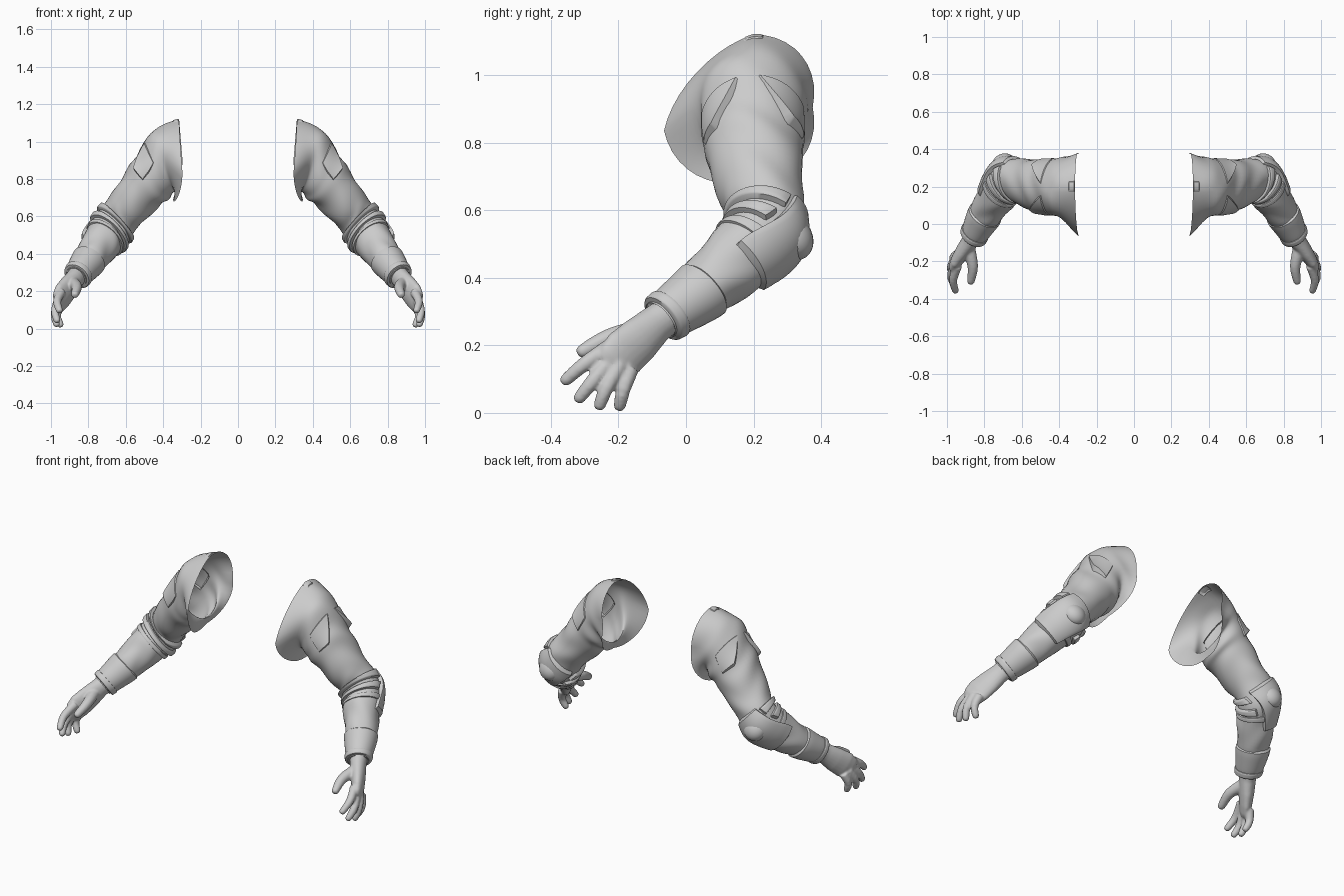
import bpy, bmesh, math
from mathutils import Vector, Matrix

if "Cube" in bpy.data.objects:
    bpy.data.objects.remove(bpy.data.objects["Cube"])

grey = bpy.data.materials.new("light grey")
grey.diffuse_color = (0.6, 0.6, 0.6, 1)
grey.use_nodes = True
grey.node_tree.nodes["Principled BSDF"].inputs["Base Color"].default_value = grey.diffuse_color
UP = Vector((0, 0, 1))
rad = math.radians

# Arm cross-sections: centre, direction, radius up, radius sideways
ARM = [
    ((0.30, 0.16, 0.905), (1, 0, 0), 0.2, 0.2),
    ((0.39, 0.195, 0.90), (0.95, 0.05, -0.3), 0.175, 0.16),
    ((0.45, 0.20, 0.82), (0.8, 0.08, -0.55), 0.147, 0.152),
    ((0.51, 0.205, 0.745), (0.69, 0.1, -0.7), 0.128, 0.14),
    ((0.60, 0.225, 0.635), (0.68, 0.08, -0.7), 0.112, 0.122),
    ((0.675, 0.235, 0.535), (0.65, -0.35, -0.65), 0.115, 0.108),
    ((0.73, 0.15, 0.455), (0.45, -0.62, -0.6), 0.107, 0.1),
    ((0.80, 0.045, 0.36), (0.42, -0.66, -0.6), 0.085, 0.085),
    ((0.865, -0.075, 0.275), (0.45, -0.68, -0.56), 0.062, 0.058),
]


def ring_point(sec, a):
    c, d, ru, rv = sec
    d = Vector(d).normalized()
    v = d.cross(UP).normalized()
    u = v.cross(d)
    return Vector(c) + u * (ru * math.cos(a)) + v * (rv * math.sin(a))


def arm_ring(i, a):
    if i > 0:
        return ring_point(ARM[i], a)
    # shoulder opening, an uneven loop
    s, c = math.sin(a), math.cos(a)
    return Vector((0.297 + 0.018 * max(c, 0) + 0.05 * max(-c, 0) ** 2,
                   0.155 - 0.22 * s + 0.045 * abs(c),
                   0.905 + 0.215 * c - 0.07 * max(s, 0)))


def spline(p0, p1, p2, p3, f):
    return 0.5 * (2 * p1 + (p2 - p0) * f + (2 * p0 - 5 * p1 + 4 * p2 - p3) * f * f
                  + (3 * p1 - p0 - 3 * p2 + p3) * f ** 3)


def surface(t, a, off=0.0):
    n = len(ARM) - 1
    i = min(int(t), n - 1)
    ids = [max(i - 1, 0), i, i + 1, min(i + 2, n)]
    p = spline(*[arm_ring(k, a) for k in ids], t - i)
    c = spline(*[Vector(ARM[k][0]) for k in ids], t - i)
    return p + (p - c).normalized() * off


def finish(name, bm, angle=40, mods=()):
    bmesh.ops.recalc_face_normals(bm, faces=bm.faces)
    me = bpy.data.meshes.new(name)
    bm.to_mesh(me)
    bm.free()
    me.materials.append(grey)
    ob = bpy.data.objects.new(name, me)
    bpy.context.collection.objects.link(ob)
    bpy.context.view_layer.objects.active = ob
    ob.select_set(True)
    bpy.ops.object.shade_smooth_by_angle(angle=rad(angle))
    ob.select_set(False)
    for kind, props in mods:
        m = ob.modifiers.new(kind.title(), kind)
        for k, val in props.items():
            setattr(m, k, val)
    ob.modifiers.new("Mirror", 'MIRROR').use_mirror_merge = False
    return ob


def grid(name, fn, nu, nv, closed=False, angle=40):
    """Surface from fn(u, v) with u, v in 0..1; v may wrap round."""
    bm = bmesh.new()
    cols = nv if closed else nv + 1
    vs = [[bm.verts.new(fn(i / nu, j / nv)) for j in range(cols)] for i in range(nu + 1)]
    for i in range(nu):
        for j in range(nv):
            k = (j + 1) % cols
            bm.faces.new((vs[i][j], vs[i][k], vs[i + 1][k], vs[i + 1][j]))
    return finish(name, bm, angle)


def band(name, t0, t1, height, a0=0, a1=360, skew=0.0, nu=10, nv=40):
    """Raised strip wrapped on the arm whose edges sink into the cloth."""
    closed = a1 - a0 == 360

    def fn(u, v):
        a = rad(a0 + (a1 - a0) * v)
        edge = min(u, 1 - u, 1 if closed else 4 * min(v, 1 - v))
        off = -0.012 if edge < 0.01 else height * min(1, 0.65 + 1.5 * edge)
        return surface(t0 + (t1 - t0) * u + skew * math.cos(a), a, off)
    return grid(name, fn, nu, nv, closed)


# Sleeve with soft folds, open at the shoulder
def sleeve(u, v):
    t, a = 8 * u, 2 * math.pi * v
    fold = 0.005 * math.sin(5 * t + 2 * math.sin(a * 2)) * math.sin(a + 0.6 * t)
    return surface(t, a, fold * min(1, t) * (1 if t < 7 else 0.3))


grid("sleeve", sleeve, 64, 40, True)

# Forearm cuff, wrist band and the straps above and below the elbow
band("forearm_cuff", 6.85, 7.85, 0.010)
band("wrist_band", 7.65, 7.95, 0.016)
band("upper_strap", 4.5, 4.85, 0.02, -50, 190, 0.0)
band("lower_strap", 5.05, 5.4, 0.02, -45, 190, -0.05)
band("sleeve_hem", 5.5, 5.75, 0.01)


# Elbow pad and its round cap
band("elbow_pad", 4.35, 6.15, 0.022, -160, -48, 0.0, 16, 24)
bm = bmesh.new()
bmesh.ops.create_uvsphere(bm, u_segments=24, v_segments=14, radius=1,
                          matrix=Matrix.Translation((0.69, 0.312, 0.522))
                          @ Matrix.Rotation(rad(35), 4, 'X')
                          @ Matrix.Diagonal((0.07, 0.06, 0.075, 1)))
finish("elbow_cap", bm, 60)


# Two shoulder flaps parting in an upside-down V
def flap(name, top_a, low_a, far_a):
    def fn(u, v):
        t = 1.5 + u * 1.1
        inner = top_a + (low_a - top_a) * u
        a = rad(inner + (far_a - inner) * v)
        lift = 0.005 + 0.026 * u * (1 - v)
        off = -0.012 if u in (0, 1) or v in (0, 1) else lift
        return surface(t, a, off)
    grid(name, fn, 12, 12)


flap("front_flap", 12, 52, 85)
flap("back_flap", 4, -38, -75)

# Shoulder seam tab
grid("shoulder_tab", lambda u, v: surface(0.02 + 0.35 * u, rad(-10 + 20 * v),
     -0.008 if u in (0, 1) or v in (0, 1) else 0.004), 6, 6)


# Hand: closed tubes for palm, fingers and thumb fused together
def tube(bm, secs, n=14):
    rings = [[bm.verts.new(ring_point(s, 2 * math.pi * j / n)) for j in range(n)] for s in secs]
    for r0, r1 in zip(rings, rings[1:]):
        for j in range(n):
            k = (j + 1) % n
            bm.faces.new((r0[j], r0[k], r1[k], r1[j]))
    bm.faces.new(rings[0][::-1])
    bm.faces.new(rings[-1])


def digit(bm, pts, r0, r1):
    pts = [Vector(p) for p in pts]
    line = [spline(pts[0], pts[0], pts[1], pts[2], i / 4) for i in range(4)]
    line += [spline(pts[0], pts[1], pts[2], pts[2], i / 4) for i in range(5)]
    secs = []
    for i, p in enumerate(line):
        d = line[min(i + 1, 8)] - line[max(i - 1, 0)]
        r = r0 + (r1 - r0) * i / 8
        secs.append((p, d, r, r))
    end, d = line[-1], (line[-1] - line[-2]).normalized()
    for f in (0.5, 0.85):
        r = r1 * math.sqrt(1 - f * f)
        secs.append((end + d * r1 * f, d, r, r))
    tube(bm, secs)


hand = bmesh.new()
D = (0.40, -0.68, -0.6)
tube(hand, [
    ((0.85, -0.045, 0.295), D, 0.055, 0.05),
    ((0.875, -0.09, 0.262), D, 0.058, 0.046),
    ((0.91, -0.14, 0.215), D, 0.070, 0.042),
    ((0.94, -0.185, 0.175), D, 0.075, 0.036),
    ((0.958, -0.215, 0.145), D, 0.066, 0.028),
    ((0.965, -0.23, 0.13), D, 0.05, 0.018)], 20)
DIGITS = [
    ((0.945, -0.225, 0.195), (0.967, -0.30, 0.145), (0.955, -0.355, 0.098)),
    ((0.955, -0.215, 0.165), (0.978, -0.275, 0.095), (0.968, -0.315, 0.045)),
    ((0.96, -0.195, 0.145), (0.980, -0.235, 0.075), (0.970, -0.255, 0.024)),
    ((0.95, -0.165, 0.130), (0.968, -0.185, 0.070), (0.950, -0.196, 0.022)),
]
for pts in DIGITS:
    digit(hand, pts, 0.026, 0.0185)
digit(hand, ((0.885, -0.125, 0.245), (0.862, -0.225, 0.222), (0.872, -0.305, 0.183)), 0.036, 0.021)
finish("hand", hand, 180, [
    ('REMESH', dict(mode='VOXEL', voxel_size=0.006, use_smooth_shade=True)),
    ('SMOOTH', dict(factor=0.5, iterations=5))])
